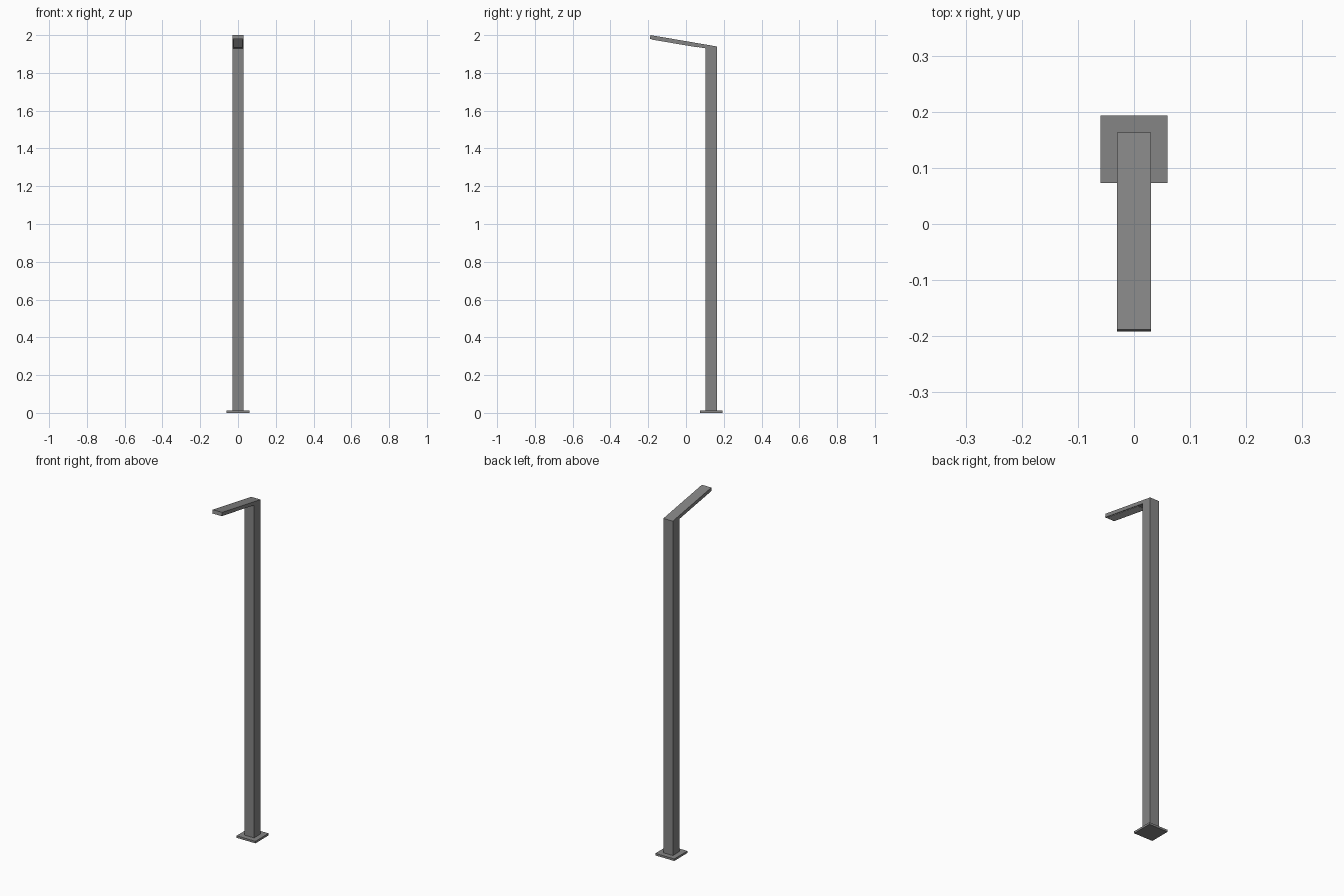
import bpy, bmesh

if "Cube" in bpy.data.objects:
    bpy.data.objects.remove(bpy.data.objects["Cube"])


def make_material(name, value):
    mat = bpy.data.materials.new(name)
    mat.diffuse_color = (value, value, value, 1)
    mat.use_nodes = True
    mat.node_tree.nodes["Principled BSDF"].inputs["Base Color"].default_value = mat.diffuse_color
    return mat


def extrude_profile(name, profile, half_width, mat):
    """Extrude a closed (y, z) profile along x, centred on x = 0."""
    mesh = bpy.data.meshes.new(name)
    obj = bpy.data.objects.new(name, mesh)
    bpy.context.collection.objects.link(obj)
    bm = bmesh.new()
    face = bm.faces.new([bm.verts.new((-half_width, y, z)) for y, z in profile])
    ext = bmesh.ops.extrude_face_region(bm, geom=[face])["geom"]
    moved = [v for v in ext if isinstance(v, bmesh.types.BMVert)]
    bmesh.ops.translate(bm, verts=moved, vec=(2 * half_width, 0, 0))
    bmesh.ops.recalc_face_normals(bm, faces=bm.faces)
    bm.to_mesh(mesh)
    bm.free()
    mesh.materials.append(mat)
    return obj


dark = make_material("dark_metal", 0.235)
white = make_material("light_panel", 1.0)

# Square foot plate
extrude_profile("foot_plate",
                [(0.073, 0), (0.193, 0), (0.193, 0.012), (0.073, 0.012)],
                0.06, dark)

# Post and tilted lamp arm in one bent profile
extrude_profile("post_and_arm",
                [(0.103, 0.012), (0.163, 0.012), (0.163, 1.94),
                 (-0.188, 2.0), (-0.192, 1.98), (0.103, 1.93)], 0.03, dark)


# Thin light panel on the underside of the arm, stopping short of the post
def underside(y, drop):
    return (y, 1.98 - (y + 0.192) * 0.05 / 0.295 - drop)


y_tip, y_post = -0.182, 0.06
extrude_profile("light_panel",
                [underside(y_tip, -0.004), underside(y_post, -0.004),
                 underside(y_post, 0.002), underside(y_tip, 0.002)],
                0.025, white)
